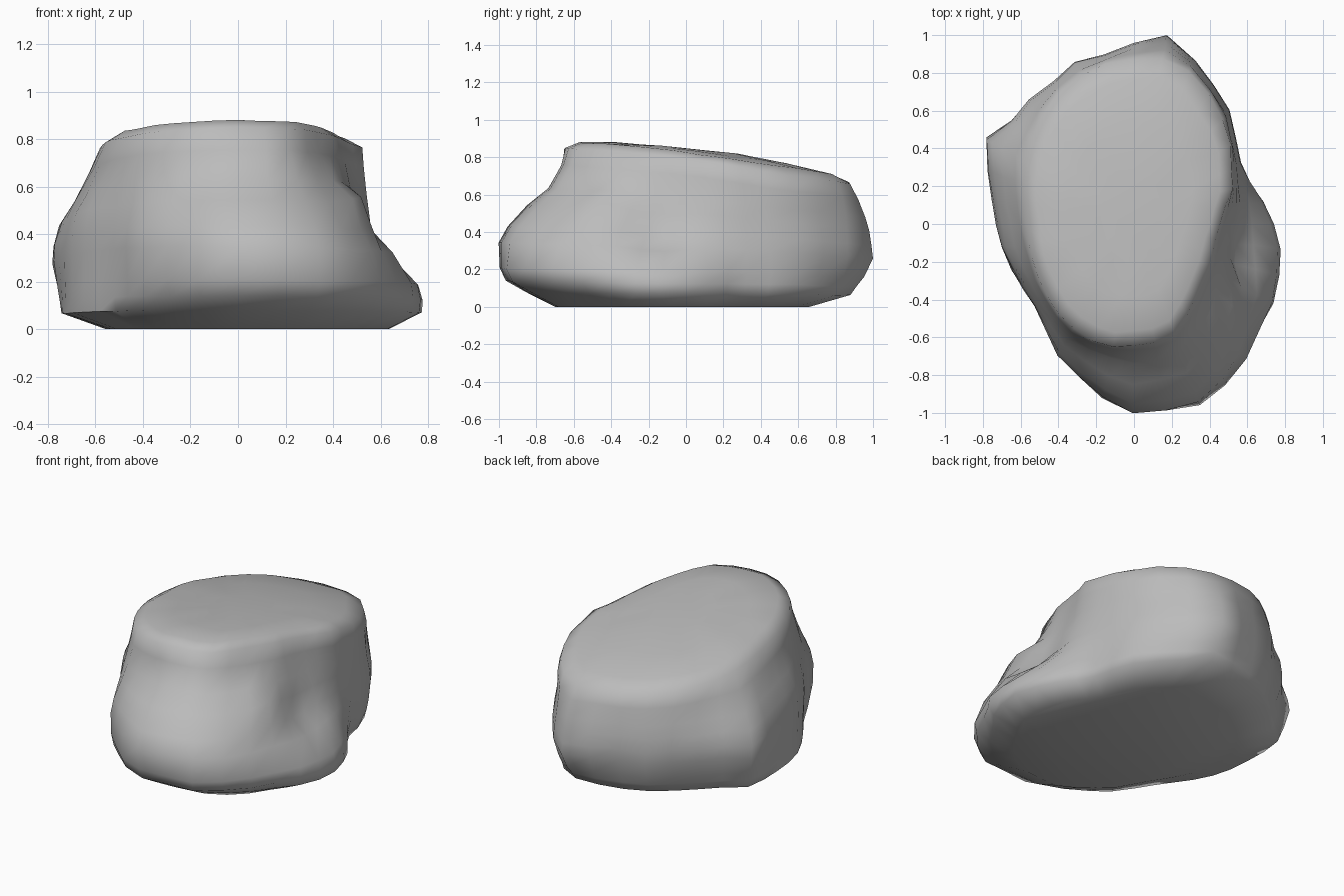
import bpy
import bmesh
import math
from mathutils import Vector, noise

default_cube = bpy.data.objects.get("Cube")
if default_cube:
    bpy.data.objects.remove(default_cube, do_unlink=True)

# Plan outlines as radii in hundredths, counter-clockwise from +x
BASE = [73, 70, 66, 66, 71, 80, 85, 93, 101, 95, 91, 92,
        87, 86, 85, 90, 82, 76, 73, 71, 69, 68, 69, 73,
        80, 85, 93, 100, 100, 102, 99, 94, 88, 86, 83, 79]
CROWN = [46, 49, 55, 60, 67, 73, 78, 86, 90, 88, 86, 83,
         79, 74, 70, 66, 62, 59, 57, 57, 57, 58, 60, 62,
         64, 65, 65, 64, 64, 62, 56, 51, 47, 45, 44, 44]
SIDES = len(BASE)

# Underside size on the +x, back, -x and front sides
UNDERSIDE = (.82, .66, .73, .7)

# Height share, then blend from base to crown on the same four sides
LEVELS = [
    (.09, 0, 1.1, 0, .4),
    (.16, 0, .8, 0, .1),
    (.24, .05, .45, 0, 0),
    (.4, .35, 0, 0, 0),
    (.5, .6, 0, .03, .12),
    (.62, .75, .1, .17, .42),
    (.72, .85, .3, .45, .72),
    (.86, .93, .6, .78, .92),
    (.965, 1, 1, 1, 1),
]

# Local shape changes: centre, reach, push
DENTS = [
    (Vector((.6, -.15, .38)), .14, Vector((-.05, 0, -.04))),
    (Vector((.48, -.45, .52)), .12, Vector((.05, -.02, .04))),
]


def top_height(x, y):
    """Sloping, slightly domed top."""
    return .85 - .105 * y - .09 * y * y - .15 * x * x


def side_mix(i, values):
    """Blend four side values smoothly around the outline."""
    angle = math.tau * i / SIDES
    c, s = math.cos(angle), math.sin(angle)
    right, back, left, front = values
    return c * c * (right if c > 0 else left) + s * s * (back if s > 0 else front)


def blended_radius(i, blends):
    w = side_mix(i, blends)
    return BASE[i] * (1 - w) + CROWN[i] * w


def add_ring(bm, share, radii):
    ring = []
    for i, r in enumerate(radii):
        angle = math.tau * i / SIDES
        x, y = r / 100 * math.cos(angle), r / 100 * math.sin(angle)
        ring.append(bm.verts.new((x, y, share * top_height(x, y))))
    return ring


def weather(co):
    """Uneven stone surface with a hollow and a knob."""
    moved = co.copy()
    for centre, reach, push in DENTS:
        moved += push * math.exp(-((co - centre).length / reach) ** 2)
    rough = noise.noise_vector(co * 5) * .016
    rough.z *= .5
    return moved + rough * min(1, co.z / .1)


# Stack the rings, from the flat underside to the top
bm = bmesh.new()
rings = [add_ring(bm, 0, [r * side_mix(i, UNDERSIDE) for i, r in enumerate(BASE)])]
for share, *blends in LEVELS:
    rings.append(add_ring(bm, share, [blended_radius(i, blends) for i in range(SIDES)]))
for size in (.88, .6, .3):
    rings.append(add_ring(bm, 1, [r * size for r in CROWN]))

for low, high in zip(rings, rings[1:]):
    for i in range(SIDES):
        j = (i + 1) % SIDES
        bm.faces.new((low[i], low[j], high[j], high[i]))
bm.faces.new(rings[0][::-1])
bm.faces.new(rings[-1])

for v in bm.verts:
    v.co = weather(v.co)
bmesh.ops.recalc_face_normals(bm, faces=bm.faces)

mesh = bpy.data.meshes.new("boulder")
bm.to_mesh(mesh)
bm.free()
boulder = bpy.data.objects.new("boulder", mesh)
bpy.context.collection.objects.link(boulder)

# Grey stone
stone = bpy.data.materials.new("grey stone")
stone.use_nodes = True
color = (.5, .5, .5, 1)
stone.diffuse_color = color
stone.node_tree.nodes["Principled BSDF"].inputs["Base Color"].default_value = color
mesh.materials.append(stone)

# Soft shading that keeps the sharpest edges crisp
bpy.ops.object.select_all(action="DESELECT")
boulder.select_set(True)
bpy.context.view_layer.objects.active = boulder
bpy.ops.object.shade_smooth_by_angle(angle=math.radians(60))
